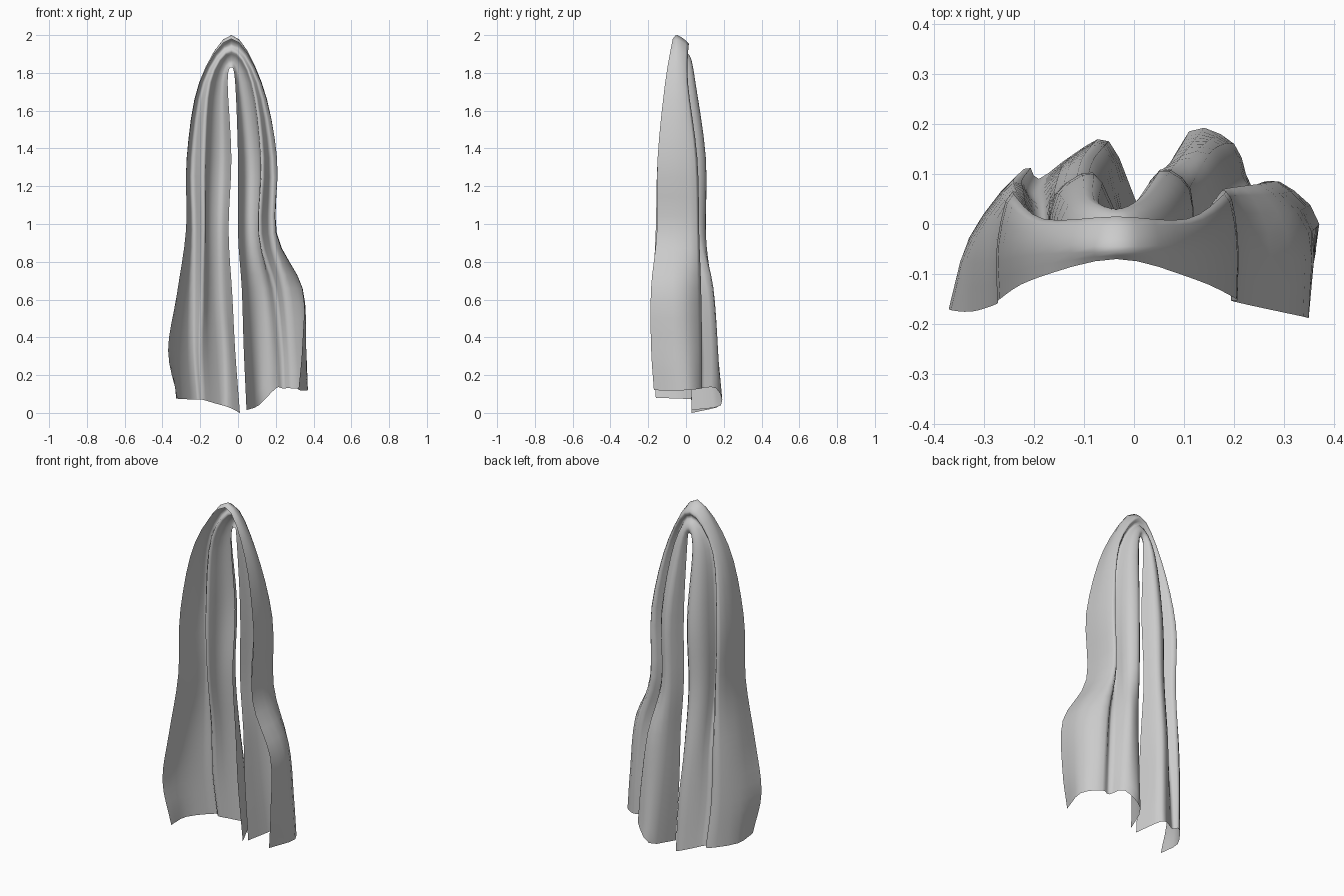
import bpy
from mathutils import Vector

# Cross-sections of each hanging half: height -> (x, y) from the outer front edge to the inner edge
LEFT = [
    (0.33, [(-.37, -.17), (-.33, -.03), (-.24, .09), (-.20, .06), (-.14, .12), (-.06, .155), (-.015, .02)]),
    (0.62, [(-.325, -.175), (-.31, -.03), (-.24, .08), (-.19, .03), (-.15, .10), (-.08, .13), (-.03, .02)]),
    (0.97, [(-.275, -.16), (-.27, -.04), (-.235, .065), (-.18, -.03), (-.16, .06), (-.09, .10), (-.05, .02)]),
    (1.35, [(-.268, -.15), (-.27, -.04), (-.24, .06), (-.18, -.04), (-.15, .06), (-.08, .10), (-.035, .02)]),
    (1.75, [(-.20, -.11), (-.205, -.04), (-.18, .01), (-.15, -.03), (-.12, .03), (-.08, .05), (-.055, .01)]),
]
RIGHT = [
    (0.35, [(.34, -.185), (.36, -.01), (.28, .085), (.225, .07), (.18, .16), (.09, .15), (.03, .02)]),
    (0.66, [(.338, -.185), (.335, -.02), (.25, .08), (.19, .04), (.15, .14), (.07, .12), (.02, .02)]),
    (0.95, [(.20, -.155), (.205, -.02), (.18, .07), (.11, -.03), (.11, .07), (.05, .105), (.0, .02)]),
    (1.35, [(.205, -.15), (.205, -.03), (.18, .06), (.125, -.03), (.11, .07), (.05, .105), (.0, .02)]),
    (1.75, [(.12, -.11), (.125, -.04), (.105, .01), (.075, -.03), (.055, .03), (.01, .05), (-.015, .01)]),
]
# Uneven hems and the section over the top
HEM_L = [(-.32, -.16, .08), (-.32, -.02, .075), (-.22, .11, .07), (-.19, .09, .07),
         (-.12, .14, .05), (-.05, .165, .03), (.01, .03, .0)]
HEM_R = [(.32, -.17, .12), (.37, .0, .12), (.29, .085, .13), (.235, .075, .13),
         (.20, .16, .13), (.11, .185, .04), (.045, .03, .015)]
TOP = [(-.035, -.07, 1.98), (-.035, -.045, 2.0), (-.035, .015, 1.955), (-.035, .0, 1.92),
       (-.035, .02, 1.89), (-.035, .03, 1.86), (-.035, .02, 1.83)]


def spline(pts, n):
    """Catmull-Rom through pts with n steps per span."""
    p = [2 * pts[0] - pts[1]] + pts + [2 * pts[-1] - pts[-2]]
    out = []
    for i in range(1, len(p) - 2):
        a, b, c, d = p[i - 1:i + 3]
        for k in range(n):
            t = k / n
            out.append(0.5 * (2 * b + (c - a) * t + (2 * a - 5 * b + 4 * c - d) * t ** 2
                              + (3 * b - a - 3 * c + d) * t ** 3))
    return out + [pts[-1]]


def rows(sections):
    return [[Vector((x, y, z)) for x, y in sec] for z, sec in sections]


vec = lambda pts: [Vector(p) for p in pts]

# Folded cloth: sections run from the left hem, over the top, to the right hem
sections = [vec(HEM_L)] + rows(LEFT) + [vec(TOP)] + rows(RIGHT)[::-1] + [vec(HEM_R)]
columns = [spline([s[i] for s in sections], 4) for i in range(7)]
grid = [spline([c[j] for c in columns], 3) for j in range(len(columns[0]))]
w = len(grid[0])
faces = [(r * w + c, r * w + c + 1, (r + 1) * w + c + 1, (r + 1) * w + c)
         for r in range(len(grid) - 1) for c in range(w - 1)]
mesh = bpy.data.meshes.new("draped_cloth")
mesh.from_pydata([v for row in grid for v in row], [], faces)
mesh.shade_smooth()
cloth = bpy.data.objects.new("draped_cloth", mesh)
bpy.context.collection.objects.link(cloth)
